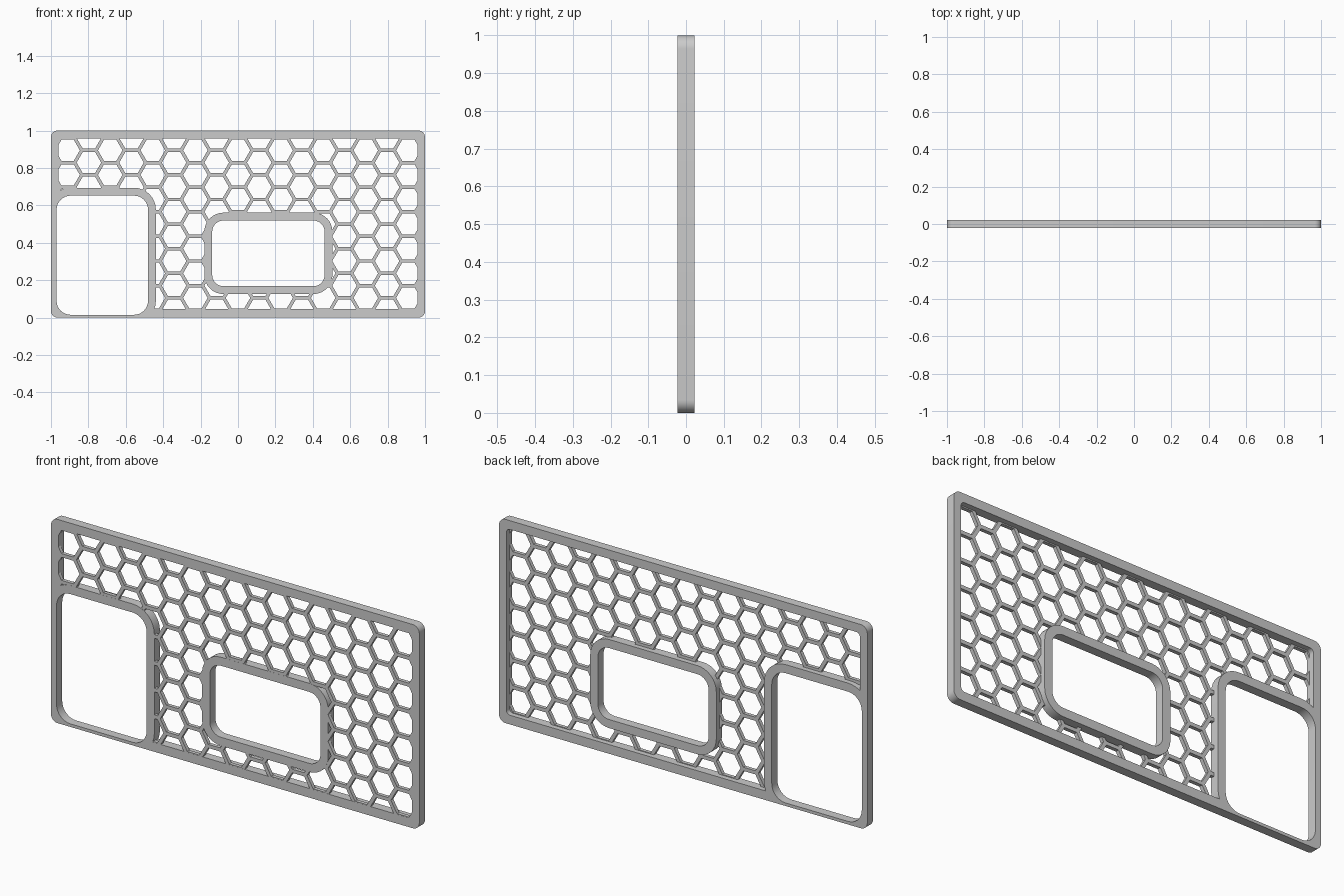
import bpy
import bmesh
from math import cos, sin, pi, sqrt

cube = bpy.data.objects.get("Cube")
if cube:
    bpy.data.objects.remove(cube, do_unlink=True)

grey = bpy.data.materials.new("plain grey")
grey.use_nodes = True
grey.diffuse_color = (0.6, 0.6, 0.6, 1)
grey.node_tree.nodes["Principled BSDF"].inputs["Base Color"].default_value = (0.6, 0.6, 0.6, 1)

DEPTH = 0.044      # frame and window rims
THIN = 0.018       # honeycomb sheet
RIM = 0.042        # rim width around each window
PITCH = 0.1315     # honeycomb cell spacing
BAR = 0.018        # honeycomb bar width


def prisms(name, outlines, depth, y=0.0):
    """Extrude closed x-z outlines along y into one object centred on y."""
    bm = bmesh.new()
    for pts in outlines:
        front = bm.faces.new([bm.verts.new((x, y - depth / 2, z)) for x, z in pts])
        out = bmesh.ops.extrude_face_region(bm, geom=[front])["geom"]
        verts = [v for v in out if isinstance(v, bmesh.types.BMVert)]
        bmesh.ops.translate(bm, verts=verts, vec=(0, depth, 0))
    bmesh.ops.recalc_face_normals(bm, faces=bm.faces)
    mesh = bpy.data.meshes.new(name)
    bm.to_mesh(mesh)
    bm.free()
    mesh.materials.append(grey)
    obj = bpy.data.objects.new(name, mesh)
    bpy.context.collection.objects.link(obj)
    return obj


def combine(obj, tool, operation):
    """Apply a boolean and remove the tool object."""
    tool.hide_render = True
    mod = obj.modifiers.new("combine", "BOOLEAN")
    mod.operation, mod.solver, mod.object = operation, "EXACT", tool
    bpy.context.view_layer.objects.active = obj
    bpy.ops.object.modifier_apply(modifier=mod.name)
    bpy.data.objects.remove(tool, do_unlink=True)


def cut(obj, outlines):
    combine(obj, prisms("cutter", outlines, 1), "DIFFERENCE")


def rounded(box, radius, grow=0.0, steps=8):
    """Outline of a rounded rectangle, optionally offset outwards."""
    x0, x1, z0, z1 = box
    r = radius + grow
    corners = [(x1 - radius, z1 - radius), (x0 + radius, z1 - radius),
               (x0 + radius, z0 + radius), (x1 - radius, z0 + radius)]
    return [(cx + r * cos((q + i / steps) * pi / 2), cz + r * sin((q + i / steps) * pi / 2))
            for q, (cx, cz) in enumerate(corners) for i in range(steps + 1)]


def smooth(obj):
    bpy.ops.object.select_all(action="DESELECT")
    obj.select_set(True)
    bpy.context.view_layer.objects.active = obj
    bpy.ops.object.shade_smooth_by_angle(angle=pi / 6)


border = rounded((-1, 1, 0, 1), 0.035)
opening = rounded((-0.96, 0.96, 0.045, 0.957), 0.02)
corner_window = ((-0.97, -0.481, 0.015, 0.652), 0.075)
middle_window = ((-0.138, 0.463, 0.168, 0.519), 0.06)

# Outer frame joined with the rim of the corner window
frame = prisms("frame", [border], DEPTH)
cut(frame, [opening])
corner_rim = prisms("corner_rim", [rounded(*corner_window, RIM)], DEPTH)
combine(corner_rim, prisms("cutter", [border], 1), "INTERSECT")
combine(frame, corner_rim, "UNION")
cut(frame, [rounded(*corner_window)])
smooth(frame)

# Rim of the middle window
middle_rim = prisms("middle_rim", [rounded(*middle_window, RIM)], DEPTH)
cut(middle_rim, [rounded(*middle_window)])
smooth(middle_rim)

# Honeycomb sheet level with the front, its edges buried in the frame and rims
cell_radius = (PITCH - BAR) / sqrt(3)
cells = []
for col in range(-8, 9):
    cx = col * PITCH * sqrt(3) / 2
    for row in range(-4, 5):
        cz = 0.5 + (row + 0.5 * (col % 2)) * PITCH
        if abs(cz - 0.5) < 0.5:
            cells.append([(cx + cell_radius * cos(k * pi / 3), cz + cell_radius * sin(k * pi / 3))
                          for k in range(6)])
honeycomb = prisms("honeycomb", [rounded((-0.98, 0.98, 0.02, 0.98), 0.02)], THIN,
                   y=(THIN - DEPTH) / 2 + 0.0005)
cut(honeycomb, cells)
for window in (corner_window, middle_window):
    cut(honeycomb, [rounded(*window, 0.012)])
